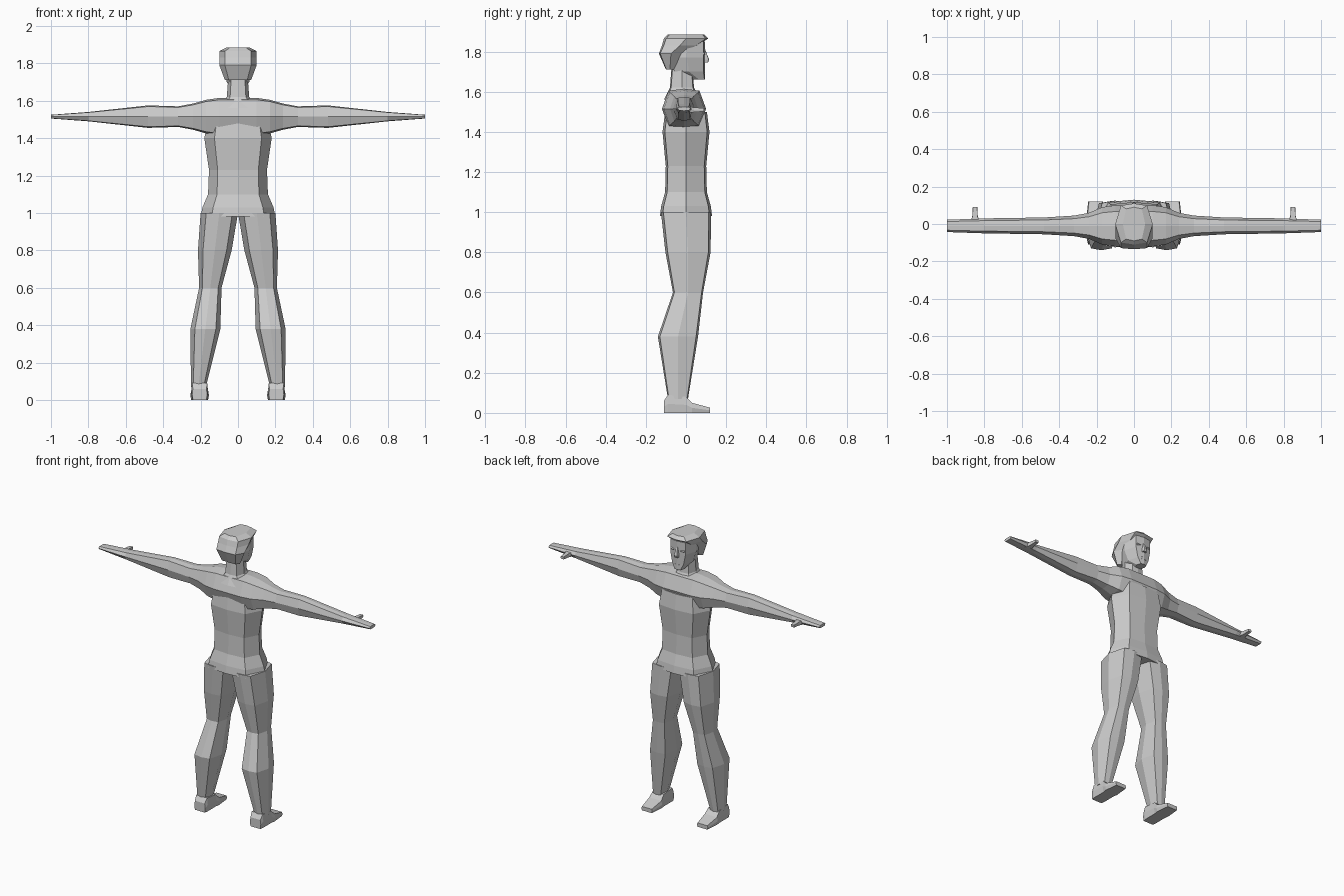
import bpy
import bmesh
from mathutils import Vector

default_cube = bpy.data.objects.get("Cube")
if default_cube:
    bpy.data.objects.remove(default_cube, do_unlink=True)

# One plain grey for the whole figure
colour = (.6, .6, .6, 1)
grey = bpy.data.materials.new("plain grey")
grey.use_nodes = True
grey.diffuse_color = colour
shader = grey.node_tree.nodes["Principled BSDF"]
shader.inputs["Base Color"].default_value = colour

# Unit directions of each loft: along it, across it, and through it
X_AXIS, Y_AXIS, Z_AXIS = Vector.Fill(3), Vector.Fill(3), Vector.Fill(3)
X_AXIS.x = Y_AXIS.y = Z_AXIS.z = 1
ALONG_X = (X_AXIS, Y_AXIS, Z_AXIS)
ALONG_Y = (Y_AXIS, X_AXIS, Z_AXIS)
ALONG_Z = (Z_AXIS, X_AXIS, Y_AXIS)

ROUNDED = (.7, .9)
BOXY = (.9, 1)


def loft(name, directions, rings, centre=(0, 0), corner=ROUNDED, mirror=False):
    """Skin eight-sided rings: position, two half sizes, optional two shifts."""
    along, across, through = directions
    corner_u, corner_v = corner
    half = [(0, -1), (corner_u, -corner_v), (1, 0), (corner_u, corner_v)]
    section = half + [(-u, -v) for u, v in half]

    bm = bmesh.new()
    previous = None
    for position, size_u, size_v, *shift in rings:
        shift_u, shift_v = shift or (0, 0)
        middle = (along * position
                  + across * (centre[0] + shift_u)
                  + through * (centre[1] + shift_v))
        ring = [bm.verts.new(middle + across * u * size_u + through * v * size_v)
                for u, v in section]
        if previous:
            for i, vert in enumerate(ring):
                bm.faces.new((previous[i - 1], previous[i], vert, ring[i - 1]))
        else:
            bm.faces.new(ring)
        previous = ring
    bm.faces.new(previous)
    bmesh.ops.recalc_face_normals(bm, faces=bm.faces)

    mesh = bpy.data.meshes.new(name)
    bm.to_mesh(mesh)
    bm.free()
    mesh.materials.append(grey)
    part = bpy.data.objects.new(name, mesh)
    bpy.context.collection.objects.link(part)
    if mirror:
        part.modifiers.new("Mirror", "MIRROR").use_axis[0] = True


def face_bump(name, x, z, width, mirror=False):
    """A small ridge on the face, deepest along its middle line."""
    rings = [(z + side * .007, width, .02 - abs(side) * .007)
             for side in (-1, 0, 1)]
    loft(name, ALONG_Z, rings, centre=(x, .075), mirror=mirror)


# Trunk from hips to chest: height and half width, with depth in proportion
trunk_sizes = [(.98, .2), (1.03, .19), (1.1, .16), (1.23, .155), (1.4, .18), (1.5, .16)]
trunk_rings = [(height, width, width * .65) for height, width in trunk_sizes]
loft("torso", ALONG_Z, trunk_rings)

# Shoulders, arms and flat hands: one side listed, the other reflected
arm_rings = [
    (.1, .11, .1), (.17, .1, .09), (.24, .07, .07), (.32, .055, .055),
    (.48, .045, .06), (.8, .04, .025), (1, .033, .01)]
other_arm_rings = [(-x, depth, height) for x, depth, height in reversed(arm_rings)]
loft("shoulders_and_arms", ALONG_X, other_arm_rings + arm_rings, centre=(-.01, 1.515))

thumb_rings = [(0, .03, .015), (.04, .015, .012), (.09, .012, .008)]
loft("thumbs", ALONG_Y, thumb_rings, centre=(.85, 1.51), corner=BOXY, mirror=True)

# Legs from ankle to hip: height, half width and shift forward;
# the centre line slants outward toward the floor
leg_sizes = [(.07, .04, -.04), (.38, .08, -.04), (.6, .06, .01), (.8, .09, .01), (1, .1, 0)]
leg_rings = [(height, width, width * 1.25, .22 - height * .12, forward)
             for height, width, forward in leg_sizes]
loft("legs", ALONG_Z, leg_rings, mirror=True)

# Feet from heel to toe, each ring resting on the floor
foot_sizes = [(-.11, .04, .03), (-.09, .045, .045), (0, .045, .04), (.03, .05, .025), (.12, .04, .013)]
foot_rings = [(y, width, height, 0, height) for y, width, height in foot_sizes]
loft("feet", ALONG_Y, foot_rings, centre=(.205, 0), corner=BOXY, mirror=True)

# Neck spreading into the shoulders
neck_rings = [(1.56, .11, .09), (1.62, .06, .06), (1.75, .05, .05)]
loft("neck", ALONG_Z, neck_rings, centre=(0, -.02))

# Head with narrow chin and jaw
head_rings = [(1.66, .03, .03, 0, .06), (1.7, .06, .08, 0, .01), (1.77, .08, .09), (1.85, .08, .09)]
loft("head", ALONG_Z, head_rings, centre=(0, .005))

# Hair mass, short at the nape and jutting over the brow
hair_rings = [
    (1.71, .07, .02, 0, -.08), (1.79, .1, .06, 0, -.075),
    (1.83, .1, .09, 0, -.03), (1.865, .1, .11), (1.885, .06, .09)]
loft("hair", ALONG_Z, hair_rings)

# Face features
nose_rings = [(1.745, .015, .02), (1.76, .015, .025), (1.81, .006, .006)]
loft("nose", ALONG_Z, nose_rings, centre=(0, .09))
face_bump("upper_lip", x=0, z=1.71, width=.022)
face_bump("lower_lip", x=0, z=1.695, width=.025)
face_bump("eyes", x=.036, z=1.79, width=.018, mirror=True)
